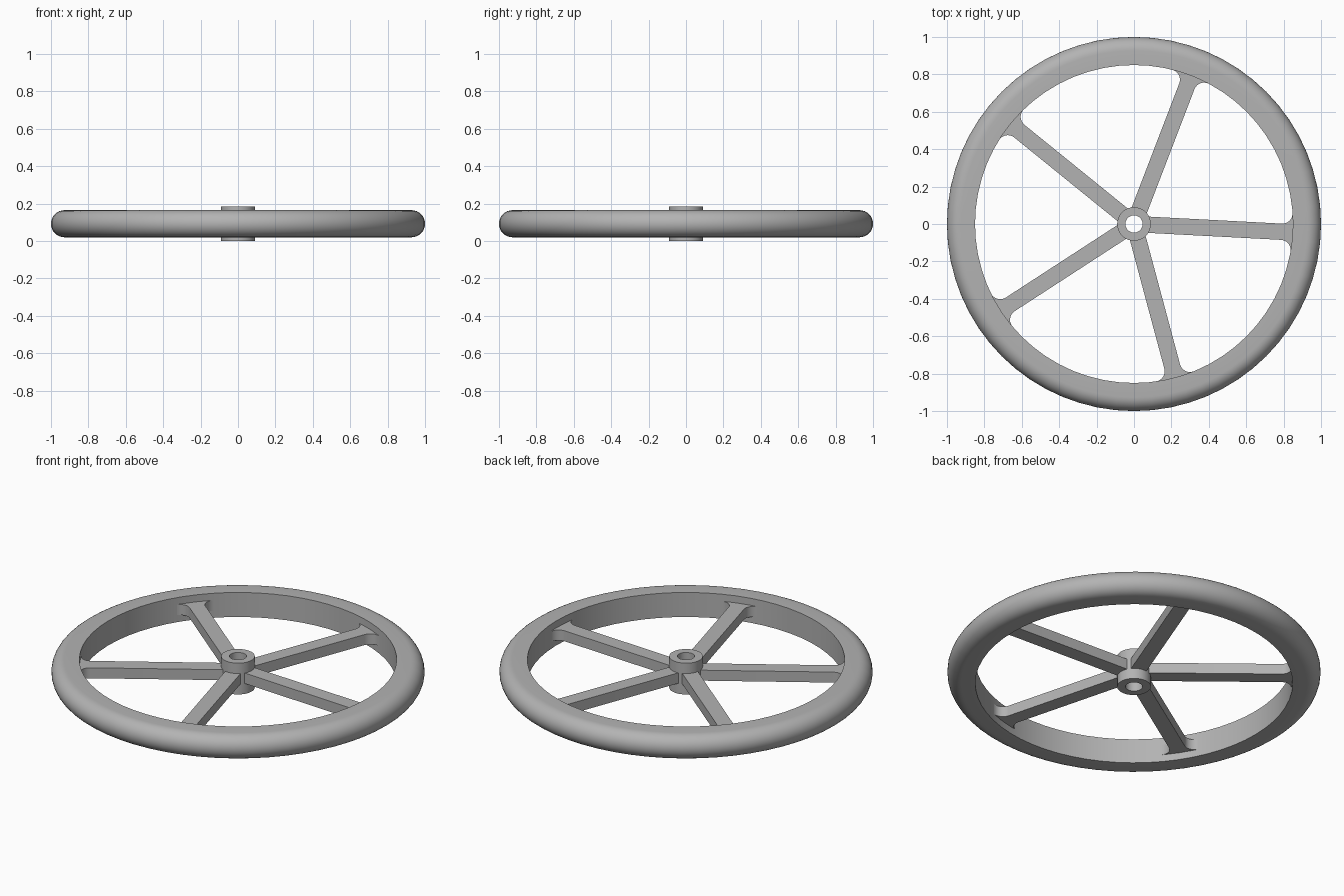
import bpy, bmesh, math
from math import sin, cos, pi, radians

cube = bpy.data.objects.get("Cube")
if cube:
    bpy.data.objects.remove(cube, do_unlink=True)

# Material
metal = bpy.data.materials.new("plain grey metal")
metal.use_nodes = True
grey = (0.45, 0.45, 0.45, 1)
metal.diffuse_color = grey
metal.node_tree.nodes["Principled BSDF"].inputs["Base Color"].default_value = grey

MID = 0.0925          # height of the wheel's middle plane
RIM_IN = 0.85         # inner radius of the rim
SPOKE_W = 0.0435      # half width of a spoke
SPOKE_H = 0.031       # half height of a spoke
FILLET = 0.055        # fillet radius where spoke meets rim


def finish(bm, name):
    bmesh.ops.recalc_face_normals(bm, faces=bm.faces)
    mesh = bpy.data.meshes.new(name)
    bm.to_mesh(mesh)
    bm.free()
    mesh.materials.append(metal)
    obj = bpy.data.objects.new(name, mesh)
    bpy.context.collection.objects.link(obj)
    bpy.ops.object.select_all(action="DESELECT")
    obj.select_set(True)
    bpy.context.view_layer.objects.active = obj
    bpy.ops.object.shade_smooth_by_angle(angle=radians(30))
    return obj


def lathe(name, profile, steps):
    """Revolve a closed (radius, height) profile around z."""
    bm = bmesh.new()
    rings = []
    for i in range(steps):
        a = 2 * pi * i / steps
        rings.append([bm.verts.new((r * cos(a), r * sin(a), z)) for r, z in profile])
    n = len(profile)
    for i in range(steps):
        one, two = rings[i], rings[(i + 1) % steps]
        for j in range(n):
            k = (j + 1) % n
            bm.faces.new((one[j], two[j], two[k], one[k]))
    return finish(bm, name)


# Rim: flat inner wall and sides, fully rounded outer edge
half = 0.0725
arc = [(1 - half + half * cos(t), MID + half * sin(t))
       for t in (-pi / 2 + pi * i / 16 for i in range(17))]
lathe("rim", [(RIM_IN, MID + half), (RIM_IN, MID - half)] + arc, 64)

# Hub with through hole
lathe("hub", [(0.046, 0), (0.09, 0), (0.09, 2 * MID), (0.046, 2 * MID)], 40)

# Spoke outline: straight bar with a fillet flaring into the rim
cy = SPOKE_W + FILLET
cx = math.sqrt((RIM_IN - FILLET) ** 2 - cy ** 2)
sweep = pi / 2 + math.atan2(cy, cx)
side = [(0.065, SPOKE_W)]
for i in range(9):
    t = -pi / 2 + sweep * i / 8
    side.append((cx + FILLET * cos(t), cy + FILLET * sin(t)))
side.append((RIM_IN + 0.02, side[-1][1]))
outline = side + [(x, -y) for x, y in reversed(side)]

for s in range(5):
    bm = bmesh.new()
    face = bm.faces.new([bm.verts.new((x, y, MID - SPOKE_H)) for x, y in outline])
    new = bmesh.ops.extrude_face_region(bm, geom=[face])["geom"]
    bmesh.ops.translate(bm, vec=(0, 0, 2 * SPOKE_H),
                        verts=[v for v in new if isinstance(v, bmesh.types.BMVert)])
    spoke = finish(bm, f"spoke_{s + 1}")
    spoke.rotation_euler.z = radians(-3 + 72 * s)
